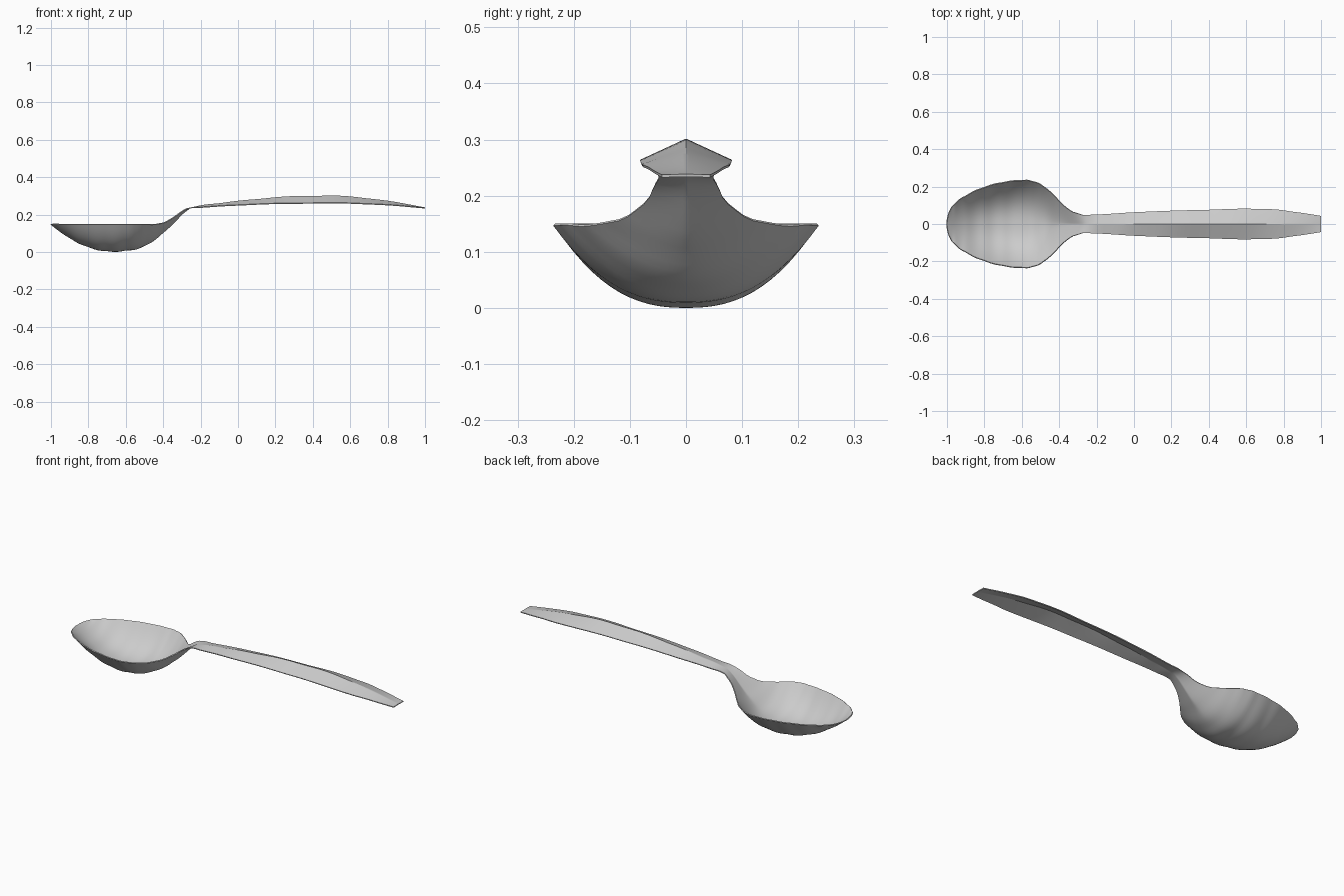
import bpy
import bmesh

SHEET = 0.005      # metal thickness
ROWS = 120         # stations along the spoon
HALF = 14          # cross-section steps on each side of the ridge

cube = bpy.data.objects.get("Cube")
if cube:
    bpy.data.objects.remove(cube)


def smooth_curve(points):
    """Return a function that runs smoothly through (x, value) points."""
    slopes = []
    for i in range(len(points)):
        a, b = points[max(i - 1, 0)], points[min(i + 1, len(points) - 1)]
        slopes.append((b[1] - a[1]) / (b[0] - a[0]))

    def value(x):
        i = 0
        while i < len(points) - 2 and x > points[i + 1][0]:
            i += 1
        (x0, v0), (x1, v1) = points[i], points[i + 1]
        h = x1 - x0
        t = (x - x0) / h
        start = v0 + t * h * slopes[i]
        end = v1 - (1 - t) * h * slopes[i + 1]
        blend = t * t * (3 - 2 * t)
        return start * (1 - blend) + end * blend

    return value


# Outline seen from above: bowl, narrow neck, swelling handle
half_width = smooth_curve([
    (-1, .02), (-.99, .06), (-.96, .105), (-.9, .15), (-.8, .196), (-.7, .222),
    (-.6, .233), (-.54, .227), (-.48, .198), (-.42, .145), (-.36, .087),
    (-.3, .057), (-.25, .049), (0, .062), (.4, .075), (.7, .079), (.85, .065),
    (1, .043)])

# Height of the rim and handle edges
edge_height = smooth_curve([
    (-1, .149), (-.8, .149), (-.5, .149), (-.42, .152), (-.36, .176),
    (-.3, .217), (-.26, .234), (-.2, .238), (0, .25), (.35, .26), (.7, .256),
    (1, .235)])

# Height of the bowl keel and handle ridge
middle_height = smooth_curve([
    (-1, .147), (-.9, .077), (-.8, .029), (-.7, .007), (-.6, .01), (-.5, .035),
    (-.4, .105), (-.33, .17), (-.28, .218), (-.24, .238), (-.1, .258),
    (.1, .28), (.4, .297), (.7, .283), (1, .236)])

# Roundness of the section: deep dish in the bowl, straight folds in the handle
roundness = smooth_curve([
    (-1, 2), (-.7, 2.4), (-.55, 2.3), (-.42, 1.6), (-.3, 1), (-.2, 1), (1, 1)])

# Loft the sheet along x
bm = bmesh.new()
rows = []
for i in range(ROWS + 1):
    # stations crowd together towards the bowl tip
    x = -1 + 2 * (i / ROWS) ** 1.5
    width, edge, middle = half_width(x), edge_height(x), middle_height(x)
    power = roundness(x)
    row = []
    for j in range(-HALF, HALF + 1):
        t = j / HALF
        z = middle + (edge - middle) * abs(t) ** power
        row.append(bm.verts.new((x, width * t, z)))
    rows.append(row)
for near, far in zip(rows, rows[1:]):
    for j in range(2 * HALF):
        bm.faces.new((near[j], far[j], far[j + 1], near[j + 1]))
mesh = bpy.data.meshes.new("spoon")
bm.to_mesh(mesh)
bm.free()

spoon = bpy.data.objects.new("spoon", mesh)
bpy.context.collection.objects.link(spoon)

# Brushed metal colour
metal = bpy.data.materials.new("metal grey")
metal.use_nodes = True
grey = (0.6, 0.6, 0.6, 1)
metal.diffuse_color = grey
metal.node_tree.nodes["Principled BSDF"].inputs["Base Color"].default_value = grey
mesh.materials.append(metal)

# Give the sheet its thickness, then shade with crisp ridge and rim
bpy.ops.object.select_all(action="DESELECT")
spoon.select_set(True)
bpy.context.view_layer.objects.active = spoon
shell = spoon.modifiers.new("thickness", "SOLIDIFY")
shell.thickness = SHEET
shell.offset = 0
bpy.ops.object.modifier_apply(modifier=shell.name)
bpy.ops.object.shade_smooth_by_angle(angle=0.5)
